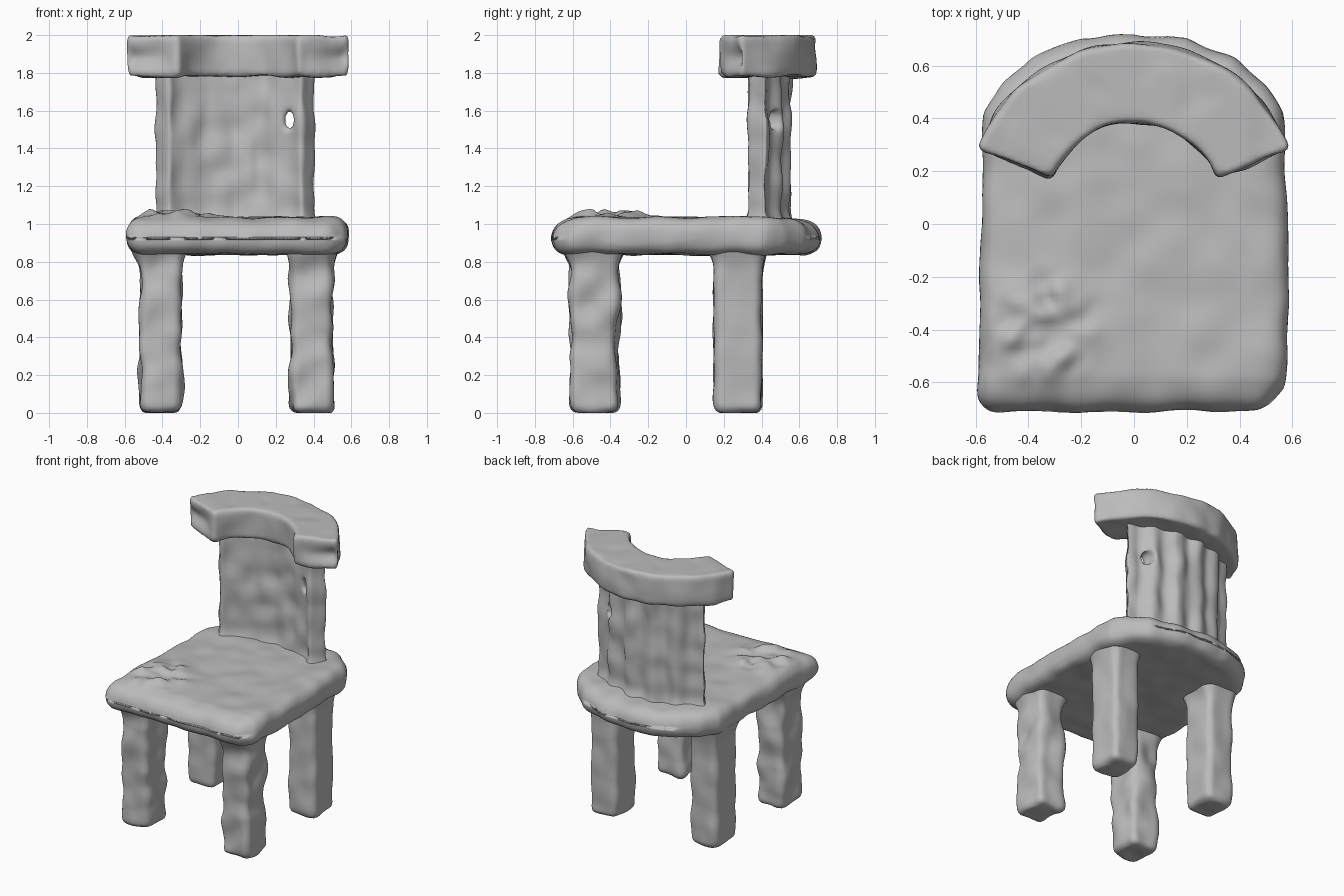
import bpy, bmesh, math
from mathutils import Vector, noise

if "Cube" in bpy.data.objects:
    bpy.data.objects.remove(bpy.data.objects["Cube"], do_unlink=True)

clay = bpy.data.materials.new("clay grey")
clay.use_nodes = True
clay.diffuse_color = (0.5, 0.5, 0.5, 1)
clay.node_tree.nodes["Principled BSDF"].inputs["Base Color"].default_value = (0.5, 0.5, 0.5, 1)


def apply_all(ob):
    bpy.context.view_layer.objects.active = ob
    bpy.ops.object.select_all(action='DESELECT')
    ob.select_set(True)
    for m in list(ob.modifiers):
        bpy.ops.object.modifier_apply(modifier=m.name)


def clay_prism(name, outline, z0, z1, bevel, voxel=0.02, amp=0.01, shape=None, hole=None):
    """Extrude an outline, round it, remesh it evenly and make it hand-worked."""
    bm = bmesh.new()
    face = bm.faces.new([bm.verts.new((x, y, z0)) for x, y in outline])
    ext = bmesh.ops.extrude_face_region(bm, geom=[face])
    bmesh.ops.translate(bm, vec=(0, 0, z1 - z0),
                        verts=[v for v in ext["geom"] if isinstance(v, bmesh.types.BMVert)])
    bmesh.ops.recalc_face_normals(bm, faces=bm.faces)
    mesh = bpy.data.meshes.new(name)
    bm.to_mesh(mesh)
    bm.free()
    ob = bpy.data.objects.new(name, mesh)
    bpy.context.collection.objects.link(ob)
    if bevel:
        b = ob.modifiers.new("round", 'BEVEL')
        b.width, b.segments, b.angle_limit = bevel, 4, math.radians(40)
    if hole:
        h = ob.modifiers.new("hole", 'BOOLEAN')
        h.operation, h.object, h.solver = 'DIFFERENCE', hole, 'EXACT'
    r = ob.modifiers.new("remesh", 'REMESH')
    r.mode, r.voxel_size = 'VOXEL', voxel
    s = ob.modifiers.new("soften", 'SMOOTH')
    s.factor, s.iterations = 0.5, 4
    apply_all(ob)
    # lumpy surface, plus the part's own shaping rule
    normals = [v.normal.copy() for v in ob.data.vertices]
    for v, n in zip(ob.data.vertices, normals):
        p = v.co.copy()
        v.co += n * amp * noise.noise(p * 7 + Vector((len(name), 0, 0)))
        if shape:
            shape(v, p, n)
        v.co.z = min(max(v.co.z, 0), 2)
    ob.data.materials.clear()
    ob.data.materials.append(clay)
    ob.data.polygons.foreach_set("material_index", [0] * len(ob.data.polygons))
    ob.data.polygons.foreach_set("use_smooth", [True] * len(ob.data.polygons))
    return ob


def arc_band(half_x, mid_y, end_y, thick, ripple=0.0, steps=48):
    """Outline of a bowed band, thickened to both sides of its centre line."""
    sag = mid_y - end_y
    radius = (half_x ** 2 + sag ** 2) / (2 * sag)
    spread = math.asin(half_x / radius)
    inner, outer = [], []
    for i in range(steps + 1):
        a = spread * (2 * i / steps - 1)
        c = Vector((0, mid_y - radius))
        d = Vector((math.sin(a), math.cos(a)))
        wave = ripple * math.cos(a / spread * 5 * math.pi)
        inner.append(c + d * (radius - thick / 2 + wave * 0.3))
        outer.append(c + d * (radius + thick / 2 - wave))
    return inner + outer[::-1]


# seat: square front, bowed back, a lump near the front right corner
def seat_shape(v, p, n):
    if p.z > 0.94:
        q = Vector((p.x + 0.34, p.y + 0.40)).length / 0.2
        v.co.z += 0.035 * math.exp(-q ** 4) * (0.7 + noise.noise(p * 14))
    v.co.z -= 0.03 * max(0, (-p.y - 0.58) / 0.12) * (p.z > 0.94)
    v.co.z -= 0.03 * max(0, (p.y - 0.5) / 0.2) * (p.z > 0.94)


half = [(0.57, 0.42), (0.5, 0.53), (0.38, 0.63), (0.2, 0.7)]
seat_outline = ([(-0.59, -0.71), (0.49, -0.71), (0.57, -0.62), (0.59, -0.3)] + half
                + [(0, 0.72)] + [(-x, y) for x, y in reversed(half)])
clay_prism("seat", seat_outline, 0.84, 1.035, 0.075, 0.02, 0.012, seat_shape)


# legs: lumpy posts that flare where they meet the seat
def leg_shape(v, p, n):
    flare = max(0, (p.z - 0.74) / 0.12)
    v.co.x += n.x * 0.03 * flare ** 2
    v.co.y += n.y * 0.03 * flare ** 2


for side, cx in (("right", -0.41), ("left", 0.39)):
    for end, cy in (("front", -0.485), ("back", 0.275)):
        w, d = 0.11, 0.128
        box = [(cx - w, cy - d), (cx + w, cy - d), (cx + w, cy + d), (cx - w, cy + d)]
        clay_prism(f"{end}_{side}_leg", box, 0, 0.9, 0.045, 0.016,
                   0.028 if end == "front" else 0.012, leg_shape)


# small slot pierced through the backrest
bpy.ops.mesh.primitive_cylinder_add(vertices=16, radius=0.03, depth=0.5,
                                    location=(0.29, 0.43, 1.55), rotation=(math.pi / 2, 0, 0))
slot = bpy.context.object
slot.name = "slot_cutter"
slot.scale.y = 1.8
slot.hide_render = True


# backrest: fused upright slats with a flared foot
def back_shape(v, p, n):
    foot = max(0, (1.1 - p.z) / 0.1)
    v.co.y += n.y * 0.02 * foot ** 2
    v.co.x += n.x * 0.02 * foot ** 2 - 0.015
    v.co.y += 0.008 * noise.noise(Vector((p.x * 12, 0, p.z * 3)))


clay_prism("backrest", arc_band(0.385, 0.495, 0.365, 0.1, 0.016), 0.98, 1.85, 0,
           0.014, 0.016, back_shape, slot)
bpy.data.objects.remove(slot, do_unlink=True)


# top rail: thick bowed bar with pinched end faces
def rail_shape(v, p, n):
    end = max(0, (abs(p.x) - 0.34) / 0.2) * max(0, -n.y) * (p.y < 0.32)
    v.co += Vector((-math.copysign(0.02, p.x), 0.035, 0)) * end * math.exp(-((p.z - 1.88) / 0.05) ** 2)


clay_prism("top_rail", arc_band(0.455, 0.535, 0.225, 0.305), 1.78, 2.0, 0.045,
           0.018, 0.014, rail_shape)
